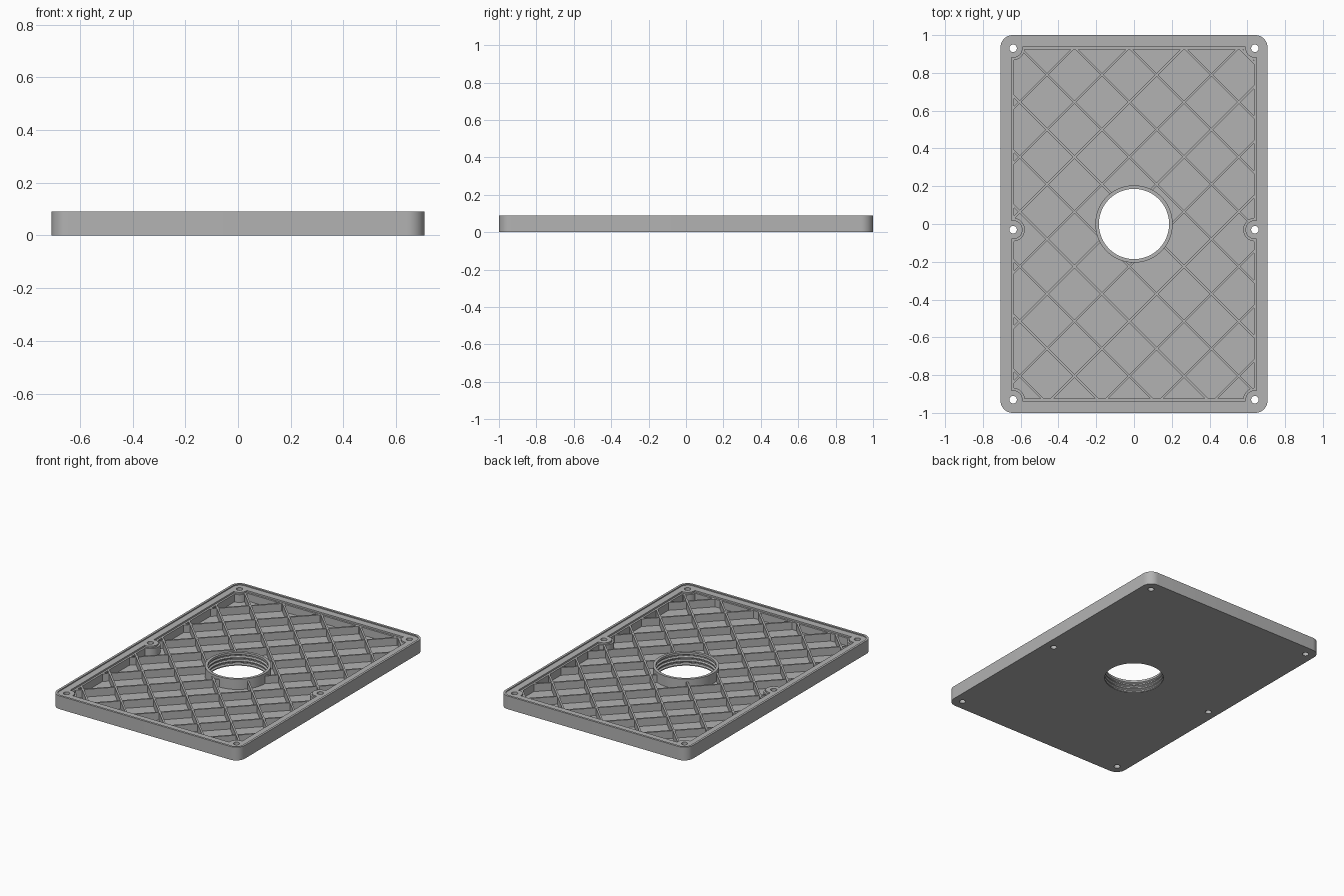
import bpy, bmesh, math
from mathutils import Vector

cube = bpy.data.objects.get("Cube")
if cube:
    bpy.data.objects.remove(cube)

grey = bpy.data.materials.new("plain_grey")
grey.use_nodes = True
COLOUR = (0.45, 0.45, 0.45, 1)
grey.diffuse_color = COLOUR
grey.node_tree.nodes["Principled BSDF"].inputs["Base Color"].default_value = COLOUR

HALF_X, HALF_Y, HEIGHT = 0.707, 1.0, 0.09
FLOOR, LEDGE, RIB_TOP = 0.02, 0.083, 0.072
SCREW_X, SCREW_Y, MID_Y = 0.64, 0.93, -0.03
SCREWS = [(sx * SCREW_X, y) for sx in (-1, 1) for y in (-SCREW_Y, MID_Y, SCREW_Y)]
HOLE_R, HUB_R = 0.02, 0.205


def finish(name, mesh):
    mesh.materials.clear()
    mesh.materials.append(grey)
    obj = bpy.data.objects.new(name, mesh)
    bpy.context.collection.objects.link(obj)
    bpy.ops.object.select_all(action='DESELECT')
    obj.select_set(True)
    bpy.context.view_layer.objects.active = obj
    bpy.ops.object.shade_smooth_by_angle(angle=math.radians(30))
    return obj


def arc(cx, cy, r, start, end, n):
    angles = [start + (end - start) * i / n for i in range(n + 1)]
    return [(cx + r * math.cos(t), cy + r * math.sin(t)) for t in angles]


def circle(cx, cy, r, n=32):
    return arc(cx, cy, r, 0, 2 * math.pi, n)[:-1]


def rounded(hx, hy, r):
    pts = []
    for i, (sx, sy) in enumerate([(1, 1), (-1, 1), (-1, -1), (1, -1)]):
        a = i * math.pi / 2
        pts += arc(sx * (hx - r), sy * (hy - r), r, a, a + math.pi / 2, 10)
    return pts


def pocket(hx, hy, r):
    """Inner outline of the wall, stepping inward around every screw boss."""
    ax = math.acos((hx - SCREW_X) / r)
    ay = math.asin((hy - SCREW_Y) / r)
    corner = arc(SCREW_X, SCREW_Y, r, -ax, -math.pi - ay, 12)
    middle = arc(SCREW_X, MID_Y, r, -ax, ax - 2 * math.pi, 20)
    right = [(x, -y) for x, y in reversed(corner)] + middle + corner
    return right + [(-x, y) for x, y in reversed(right)]


def plate(name, outlines, z0, z1):
    """Extrude nested outlines; inner ones become holes."""
    curve = bpy.data.curves.new(name, 'CURVE')
    curve.dimensions = '2D'
    curve.fill_mode = 'BOTH'
    curve.extrude = (z1 - z0) / 2
    for pts in outlines:
        spline = curve.splines.new('POLY')
        spline.points.add(len(pts) - 1)
        for p, (x, y) in zip(spline.points, pts):
            p.co = (x, y, 0, 1)
        spline.use_cyclic_u = True
    temp = bpy.data.objects.new(name + "_outline", curve)
    bpy.context.collection.objects.link(temp)
    deps = bpy.context.evaluated_depsgraph_get()
    mesh = bpy.data.meshes.new_from_object(temp.evaluated_get(deps))
    bpy.data.objects.remove(temp)
    bm = bmesh.new()
    bm.from_mesh(mesh)
    bmesh.ops.remove_doubles(bm, verts=bm.verts, dist=1e-5)
    bmesh.ops.translate(bm, verts=bm.verts, vec=(0, 0, (z0 + z1) / 2))
    bmesh.ops.recalc_face_normals(bm, faces=bm.faces)
    bm.to_mesh(mesh)
    bm.free()
    return finish(name, mesh)


# Floor, outer lip, sealing ledge with bosses, and thin inner step
holes = [circle(x, y, HOLE_R, 20) for x, y in SCREWS]
outer = rounded(HALF_X, HALF_Y, 0.065)
lip_inner = rounded(HALF_X - 0.015, HALF_Y - 0.015, 0.05)
ledge_inner = pocket(0.648, 0.938, 0.05)
step_inner = pocket(0.635, 0.925, 0.062)
plate("floor_panel", [outer, circle(0, 0, 0.2, 64)] + holes, 0, FLOOR)
plate("outer_lip", [outer, lip_inner], FLOOR, HEIGHT)
plate("ledge_with_bosses", [lip_inner, ledge_inner] + holes, FLOOR, LEDGE)
plate("inner_step", [ledge_inner, step_inner], FLOOR, RIB_TOP)

# Threaded hub around the central opening
profile = [(HUB_R, 0.01), (HUB_R, HEIGHT), (0.186, HEIGHT)]
for z in (0.075, 0.05, 0.025):
    profile += [(0.186, z), (0.196, z - 0.006), (0.196, z - 0.012), (0.186, z - 0.018)]
profile += [(0.186, 0), (0.2, 0), (0.2, 0.01)]
bm = bmesh.new()
verts = [bm.verts.new((r, 0, z)) for r, z in profile]
edges = [bm.edges.new((verts[i - 1], verts[i])) for i in range(len(verts))]
bmesh.ops.spin(bm, geom=verts + edges, cent=(0, 0, 0), axis=(0, 0, 1),
               angle=2 * math.pi, steps=64, use_merge=True)
bmesh.ops.remove_doubles(bm, verts=bm.verts, dist=1e-5)
bmesh.ops.recalc_face_normals(bm, faces=bm.faces)
hub = bpy.data.meshes.new("threaded_hub")
bm.to_mesh(hub)
bm.free()
finish("threaded_hub", hub)


# Diagonal ribs, trimmed at the walls, hub and bosses
def spans(origin, d):
    lo, hi = -9, 9
    for o, v, h in ((origin.x, d.x, 0.638), (origin.y, d.y, 0.928)):
        a, b = sorted(((-h - o) / v, (h - o) / v))
        lo, hi = max(lo, a), min(hi, b)
    pieces = [(lo, hi)] if hi > lo else []
    for cx, cy, r in [(0, 0, 0.2)] + [(x, y, 0.056) for x, y in SCREWS]:
        to_c = Vector((cx, cy)) - origin
        mid = to_c.dot(d)
        gap = r * r - (to_c.length_squared - mid * mid)
        if gap <= 0:
            continue
        a, b = mid - math.sqrt(gap), mid + math.sqrt(gap)
        cut = []
        for p, q in pieces:
            cut += [(p, min(q, a)), (max(p, b), q)]
        pieces = [(p, q) for p, q in cut if q > p]
    return [(p, q) for p, q in pieces if q - p > 0.03]


PITCH, HALF_RIB = 0.29, 0.006
bm = bmesh.new()
for slope, offset in ((-1, 0.04), (1, -0.09)):
    d = Vector((1, slope)).normalized()
    n = Vector((1, -slope)).normalized()
    for k in range(-6, 7):
        origin = n * (offset + k * PITCH) / math.sqrt(2)
        for p, q in spans(origin, d):
            corners = [origin + d * t + n * s * HALF_RIB
                       for t, s in ((p, -1), (q, -1), (q, 1), (p, 1))]
            face = bm.faces.new([bm.verts.new((c.x, c.y, FLOOR - 0.005)) for c in corners])
            ext = bmesh.ops.extrude_face_region(bm, geom=[face])
            top = [g for g in ext["geom"] if isinstance(g, bmesh.types.BMVert)]
            bmesh.ops.translate(bm, verts=top, vec=(0, 0, RIB_TOP - FLOOR + 0.005))
bmesh.ops.recalc_face_normals(bm, faces=bm.faces)
ribs = bpy.data.meshes.new("diagonal_ribs")
bm.to_mesh(ribs)
bm.free()
finish("diagonal_ribs", ribs)
